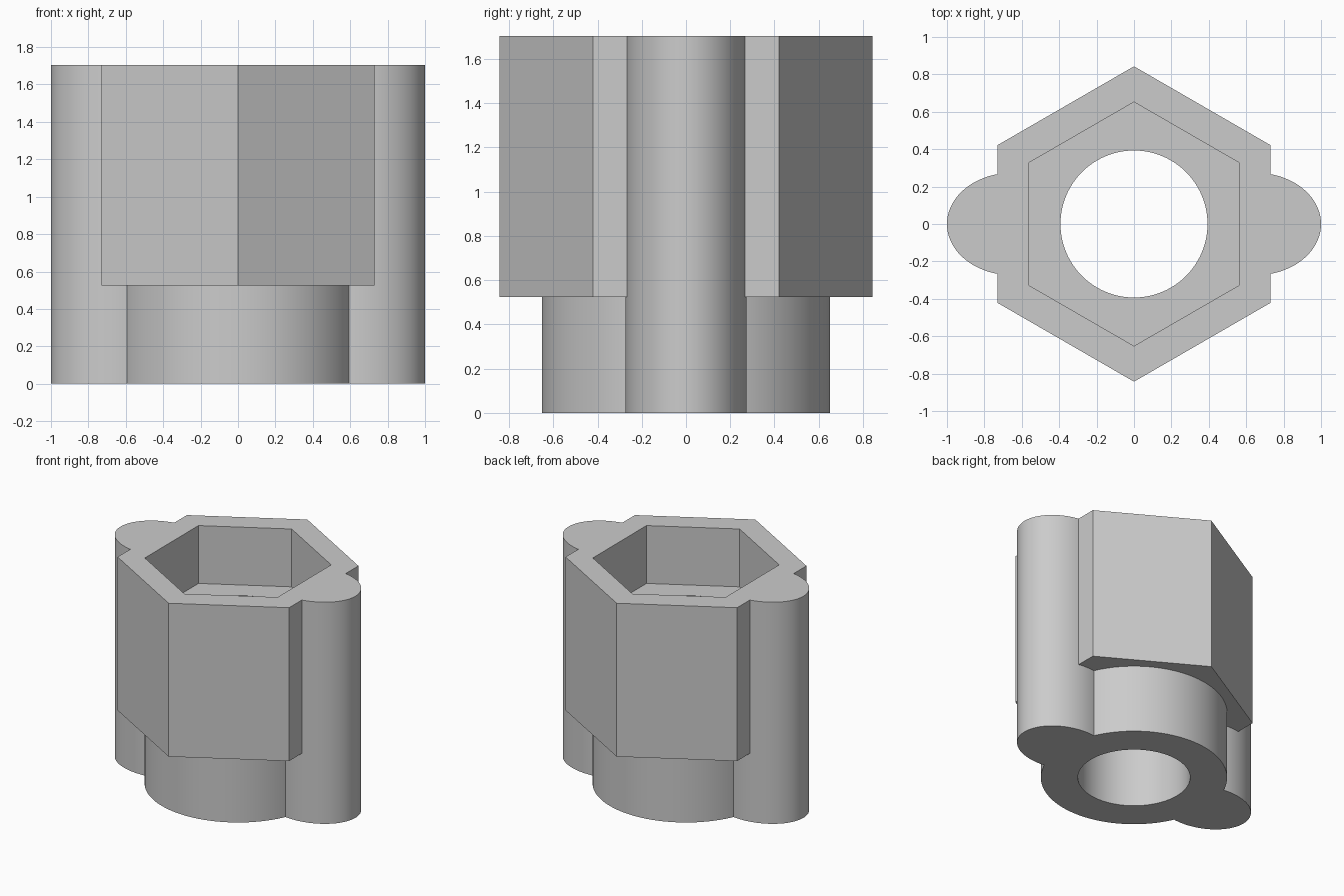
import bpy
import math

if "Cube" in bpy.data.objects:
    bpy.data.objects.remove(bpy.data.objects["Cube"], do_unlink=True)

TOP, LEDGE, POCKET_FLOOR = 1.705, 0.525, 1.26

grey = bpy.data.materials.new("plain_grey")
grey.use_nodes = True
colour = (0.6, 0.6, 0.6, 1)
grey.diffuse_color = colour
grey.node_tree.nodes["Principled BSDF"].inputs["Base Color"].default_value = colour


def prism(name, sides, radius, z0, z1, x=0, stretch=1, turn=0):
    """Upright prism between two heights, stretched along x."""
    bpy.ops.mesh.primitive_cylinder_add(vertices=sides, radius=radius, depth=z1 - z0,
                                        location=(x, 0, (z0 + z1) / 2), rotation=(0, 0, turn))
    ob = bpy.context.object
    ob.name = name
    bpy.ops.object.transform_apply(location=False, rotation=True, scale=False)
    ob.scale.x = stretch
    bpy.ops.object.transform_apply(location=True, rotation=False, scale=True)
    ob.data.materials.append(grey)
    return ob


def combine(target, other, operation):
    mod = target.modifiers.new(other.name, 'BOOLEAN')
    mod.operation = operation
    mod.solver = 'EXACT'
    mod.object = other
    bpy.context.view_layer.objects.active = target
    bpy.ops.object.modifier_apply(modifier=mod.name)
    bpy.data.objects.remove(other, do_unlink=True)


# Hexagonal head with points at front and back
body = prism("hex_socket_body", 6, 0.843, LEDGE, TOP)

# Round collar below the head
combine(body, prism("collar", 96, 0.652, 0, TOP - 0.1), 'UNION')

# Full-height oval side lobes
for side, label in ((1, "left"), (-1, "right")):
    lobe = prism(label + "_lobe", 96, 0.274, 0, TOP, x=side * 0.65, stretch=0.35 / 0.274)
    combine(body, lobe, 'UNION')

# Hexagonal pocket and through bore
combine(body, prism("pocket_cutter", 6, 0.652, POCKET_FLOOR, TOP + 0.2), 'DIFFERENCE')
combine(body, prism("bore_cutter", 96, 0.393, -0.2, TOP + 0.2), 'DIFFERENCE')

bpy.ops.object.select_all(action='DESELECT')
body.select_set(True)
bpy.context.view_layer.objects.active = body
bpy.ops.object.shade_smooth_by_angle(angle=math.radians(25))
